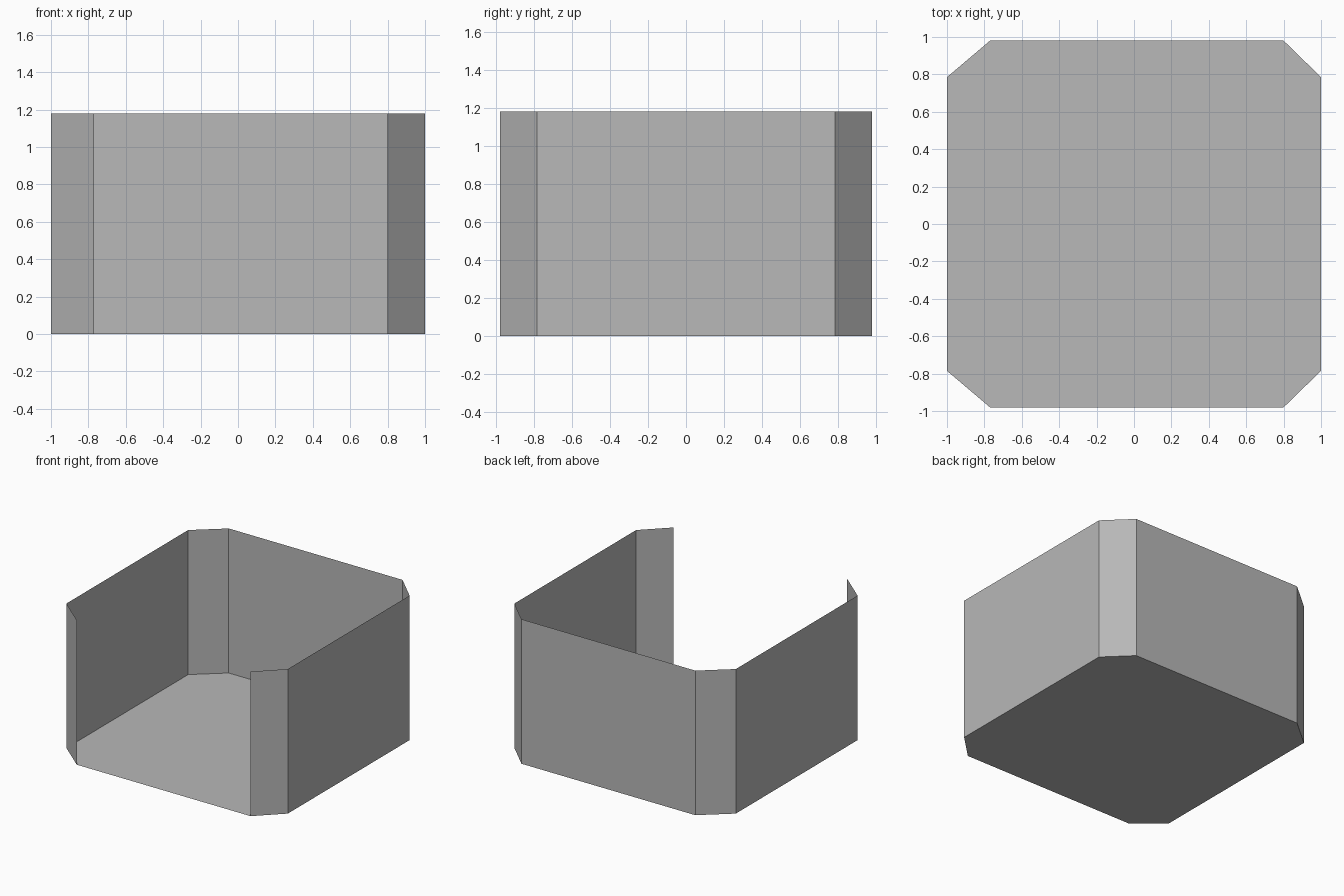
import bpy, bmesh

if "Cube" in bpy.data.objects:
    bpy.data.objects.remove(bpy.data.objects["Cube"])

H = 1.18  # wall height

# Plain grey used everywhere
grey = bpy.data.materials.new("plain_grey")
grey.diffuse_color = (0.48, 0.48, 0.48, 1.0)
grey.use_nodes = True
grey.node_tree.nodes["Principled BSDF"].inputs["Base Color"].default_value = grey.diffuse_color

# Footprint with cut corners, counter-clockwise from the front right corner
outline = [(0.80, -0.98), (1.0, -0.785), (1.0, 0.785), (0.80, 0.98),
           (-0.77, 0.98), (-1.0, 0.785), (-1.0, -0.785), (-0.77, -0.98)]


def make_object(name, bm):
    mesh = bpy.data.meshes.new(name)
    bm.to_mesh(mesh)
    bm.free()
    mesh.materials.append(grey)
    bpy.context.collection.objects.link(bpy.data.objects.new(name, mesh))


# Floor: one flat sheet
bm = bmesh.new()
bm.faces.new([bm.verts.new((x, y, 0)) for x, y in outline])
make_object("floor", bm)

# Walls: thin sheets around the outline, open at the front and top
bm = bmesh.new()
low = [bm.verts.new((x, y, 0)) for x, y in outline]
high = [bm.verts.new((x, y, H)) for x, y in outline]
for i in range(len(outline) - 1):
    bm.faces.new((low[i], low[i + 1], high[i + 1], high[i]))
make_object("walls", bm)
